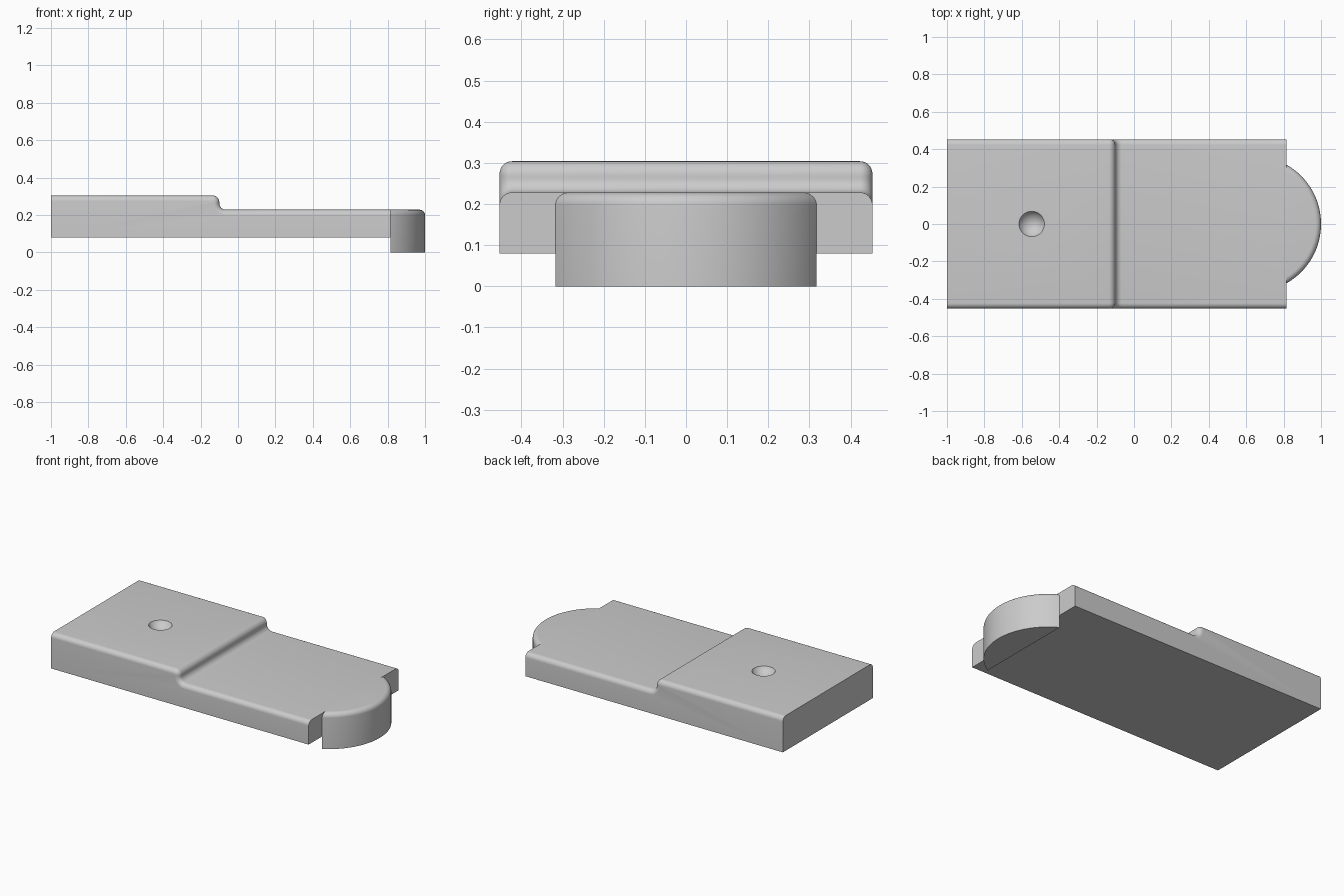
import bpy
import bmesh
from math import acos, cos, pi, radians, sin

default_cube = bpy.data.objects.get("Cube")
if default_cube:
    bpy.data.objects.remove(default_cube, do_unlink=True)

# Main sizes
BACK_X, END_X, TIP_X = -1.0, 0.815, 1.0
HALF_W, TAB_HALF_W = 0.453, 0.317
BOTTOM, LOW_TOP, HIGH_TOP = 0.08, 0.228, 0.304
STEP_X, FILLET, ROUND = -0.1, 0.035, 0.03
STEPS = 8

grey = bpy.data.materials.new("light_grey")
grey.use_nodes = True
colour = (0.6, 0.6, 0.6, 1)
grey.diffuse_color = colour
grey.node_tree.nodes["Principled BSDF"].inputs["Base Color"].default_value = colour


def loft(name, loops):
    """Skin a row of closed loops and cap both ends."""
    bm = bmesh.new()
    rings = [[bm.verts.new(p) for p in loop] for loop in loops]
    for a, b in zip(rings, rings[1:]):
        n = len(a)
        for i in range(n):
            j = (i + 1) % n
            bm.faces.new((a[i], a[j], b[j], b[i]))
    bm.faces.new(rings[0])
    bm.faces.new(rings[-1])
    # The body's bottom corners stay fixed; only true slivers are merged
    bmesh.ops.remove_doubles(bm, verts=bm.verts, dist=1e-6)
    bmesh.ops.recalc_face_normals(bm, faces=bm.faces)
    mesh = bpy.data.meshes.new(name)
    bm.to_mesh(mesh)
    bm.free()
    mesh.materials.append(grey)
    obj = bpy.data.objects.new(name, mesh)
    bpy.context.collection.objects.link(obj)
    return obj


def smooth(obj):
    bpy.ops.object.select_all(action="DESELECT")
    obj.select_set(True)
    bpy.context.view_layer.objects.active = obj
    bpy.ops.object.shade_smooth_by_angle(angle=radians(30))


def arc(cx, cz, r, start, end):
    angles = [start + (end - start) * i / STEPS for i in range(STEPS + 1)]
    return [(cx + r * cos(a), cz + r * sin(a)) for a in angles]


def stepped_profile(inset):
    """Side outline whose top is lowered evenly by the inset."""
    return ([(BACK_X, BOTTOM), (BACK_X, HIGH_TOP - inset)]
            + arc(STEP_X - FILLET, HIGH_TOP - FILLET, FILLET - inset, pi / 2, 0)
            + arc(STEP_X + FILLET, LOW_TOP + FILLET, FILLET + inset, pi, 1.5 * pi)
            + [(END_X, LOW_TOP - inset), (END_X, BOTTOM)])


# Quarter-round used on the long edges and the tab rim: (outward loss, drop)
quarter = [(ROUND * (1 - cos(a)), ROUND * (1 - sin(a)))
           for a in [pi / 2 * i / STEPS for i in range(STEPS + 1)]]

# Stepped body with rounded long edges
sections = [(-HALF_W + loss, drop) for loss, drop in quarter]
sections += [(-y, drop) for y, drop in reversed(sections)]
body = loft("stepped_body",
            [[(x, y, z) for x, z in stepped_profile(drop)] for y, drop in sections])

# Shallow round dimple in the raised end
DIMPLE_R, DIMPLE_DEPTH = 0.068, 0.04
ball_r = (DIMPLE_R ** 2 + DIMPLE_DEPTH ** 2) / (2 * DIMPLE_DEPTH)
bpy.ops.mesh.primitive_uv_sphere_add(
    segments=48, ring_count=32, radius=ball_r,
    location=(-0.547, 0, HIGH_TOP - DIMPLE_DEPTH + ball_r))
cutter = bpy.context.object
cutter.name = "dimple_cutter"
cutter.hide_render = True
cutter.data.materials.append(grey)
cut = body.modifiers.new("dimple", "BOOLEAN")
cut.operation = "DIFFERENCE"
cut.solver = "EXACT"
cut.object = cutter
bpy.context.view_layer.objects.active = body
bpy.ops.object.modifier_apply(modifier=cut.name)
bpy.data.objects.remove(cutter, do_unlink=True)
smooth(body)

# Half-round end tab that hangs below the body
sagitta = TIP_X - END_X
tab_r = (TAB_HALF_W ** 2 + sagitta ** 2) / (2 * sagitta)
tab_cx = TIP_X - tab_r


def tab_outline(inset, z):
    r = tab_r - inset
    half = acos((END_X - tab_cx) / r)
    angles = [half * (i / 24 - 1) for i in range(49)]
    return [(tab_cx + r * cos(a), r * sin(a), z) for a in angles]


tab = loft("end_tab", [tab_outline(0, 0)]
           + [tab_outline(loss, LOW_TOP - drop) for loss, drop in quarter])
smooth(tab)
